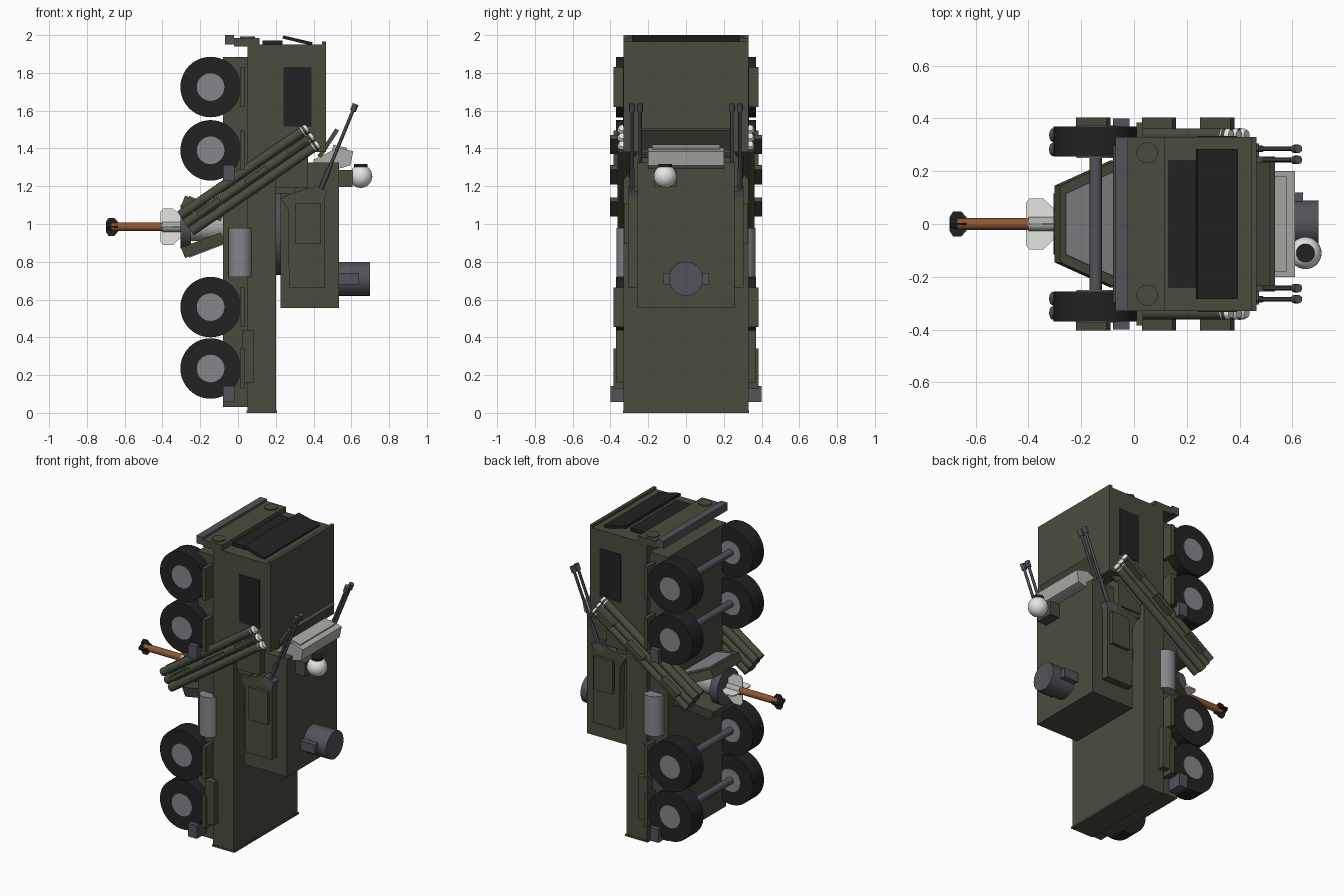
import bpy, bmesh, math
from mathutils import Vector, Matrix

if "Cube" in bpy.data.objects:
    bpy.data.objects.remove(bpy.data.objects["Cube"])


def material(name, r, g, b):
    m = bpy.data.materials.new(name)
    m.diffuse_color = (r, g, b, 1)
    m.use_nodes = True
    m.node_tree.nodes["Principled BSDF"].inputs["Base Color"].default_value = m.diffuse_color
    return m


GREEN = material("olive green", 0.066, 0.073, 0.045)
BLACK = material("black", 0.016, 0.016, 0.016)
DARK = material("dark grey", 0.085, 0.085, 0.1)
GREY = material("mid grey", 0.24, 0.24, 0.26)
LIGHT = material("light grey", 0.42, 0.42, 0.40)
WHITE = material("off white", 0.78, 0.78, 0.75)
BROWN = material("copper brown", 0.27, 0.095, 0.03)


def finish(name, bm, mat):
    bmesh.ops.recalc_face_normals(bm, faces=bm.faces)
    me = bpy.data.meshes.new(name)
    bm.to_mesh(me)
    bm.free()
    me.materials.append(mat)
    ob = bpy.data.objects.new(name, me)
    bpy.context.collection.objects.link(ob)
    return ob


def box(name, x, y, z, mat, pitch=0):
    """Box from (min, max) ranges, optionally pitched in the x-z plane."""
    bm = bmesh.new()
    c = Vector(((x[0] + x[1]) / 2, (y[0] + y[1]) / 2, (z[0] + z[1]) / 2))
    size = Matrix.Diagonal((abs(x[1] - x[0]), abs(y[1] - y[0]), abs(z[1] - z[0]), 1))
    mtx = Matrix.Translation(c) @ Matrix.Rotation(-pitch, 4, 'Y') @ size
    bmesh.ops.create_cube(bm, size=1, matrix=mtx)
    return finish(name, bm, mat)


def cyl(name, a, b, r, mat, r2=None, seg=32):
    a, b = Vector(a), Vector(b)
    bm = bmesh.new()
    rot = (b - a).to_track_quat('Z', 'Y').to_matrix().to_4x4()
    bmesh.ops.create_cone(bm, cap_ends=True, segments=seg, radius1=r,
                          radius2=r if r2 is None else r2, depth=(b - a).length,
                          matrix=Matrix.Translation((a + b) / 2) @ rot)
    return finish(name, bm, mat)


def solid(name, pts, vec, mat):
    """Extrude a planar 3D polygon along a vector."""
    bm = bmesh.new()
    f = bm.faces.new([bm.verts.new(p) for p in pts])
    new = bmesh.ops.extrude_face_region(bm, geom=[f])["geom"]
    bmesh.ops.translate(bm, vec=vec, verts=[v for v in new if isinstance(v, bmesh.types.BMVert)])
    return finish(name, bm, mat)


def profile(name, xz, y0, y1, mat):
    return solid(name, [(x, y0, z) for x, z in xz], (0, y1 - y0, 0), mat)


# Hull and cab
box("chassis", (-0.08, 0.05), (-0.30, 0.30), (0.03, 1.885), GREEN)
box("hull", (0.05, 0.20), (-0.33, 0.33), (0.005, 1.95), GREEN)
box("rear_lip", (0.045, 0.207), (-0.333, 0.333), (0.0, 0.012), GREEN)
box("cab", (0.20, 0.455), (-0.33, 0.33), (1.38, 1.95), GREEN)
box("cab_rear_step", (0.19, 0.37), (-0.30, 0.30), (1.19, 1.39), GREEN)
box("cab_roof_lip", (0.445, 0.465), (-0.33, 0.33), (1.38, 1.965), GREEN)
box("bumper", (-0.07, -0.022), (-0.33, 0.33), (1.95, 2.0), DARK)
box("nose_plate", (-0.022, 0.115), (-0.33, 0.33), (1.94, 1.985), GREEN)
box("lower_windshield", (0.13, 0.235), (-0.24, 0.24), (1.945, 1.972), BLACK)
profile("upper_windshield", [(0.235, 1.982), (0.24, 1.998), (0.395, 1.962), (0.39, 1.945)],
        -0.285, 0.285, BLACK)

# Parts mirrored left and right
T = math.radians(34.5)
along = Vector((math.cos(T), 0, math.sin(T)))
across = Vector((-math.sin(T), 0, math.cos(T)))
for s, side in ((-1, "right"), (1, "left")):
    box(f"{side}_side_window", (0.24, 0.39), (s * 0.325, s * 0.334), (1.515, 1.83), BLACK)
    cyl(f"{side}_headlight", (0.05, s * 0.27, 1.98), (0.05, s * 0.27, 1.992), 0.04, GREEN)
    cyl(f"{side}_fuel_tank", (0.0125, s * 0.303, 0.72), (0.0125, s * 0.303, 0.98), 0.064, GREY)
    box(f"{side}_storage_box", (0.02, 0.085), (s * 0.32, s * 0.37), (0.16, 0.44), GREEN)
    for z in (0.10, 1.27):
        box(f"{side}_jack", (-0.08, -0.018), (s * 0.29, s * 0.40), (z - 0.043, z + 0.043), DARK)
    for z in (0.235, 0.56, 1.39, 1.725):
        cyl(f"{side}_tyre", (-0.145, s * 0.255, z), (-0.145, s * 0.37, z), 0.16, BLACK, seg=48)
        cyl(f"{side}_hub", (-0.145, s * 0.25, z), (-0.145, s * 0.373, z), 0.073, GREY)
        box(f"{side}_fender", (0.01, 0.035), (s * 0.29, s * 0.385), (z - 0.105, z + 0.105), GREEN)

    # Turret cheek with hatch
    profile(f"{side}_cheek", [(0.27, 0.665), (0.46, 0.665), (0.46, 1.18), (0.37, 1.19),
                              (0.225, 1.14), (0.265, 1.075)], s * 0.25, s * 0.305, GREEN)
    box(f"{side}_cheek_hatch", (0.305, 0.44), (s * 0.30, s * 0.325), (0.895, 1.11), GREEN)

    # Launch tubes: two columns of three
    mid = Vector((0.06, 0, 1.235))
    for y in (0.283, 0.337):
        for k in (-1, 0, 1):
            c = mid + across * (0.052 * k) + Vector((0, s * y, 0))
            cyl(f"{side}_launch_tube", c - along * 0.41, c + along * 0.395, 0.0255, GREEN, seg=20)
            cyl(f"{side}_tube_cap", c + along * 0.395, c + along * 0.41, 0.0255, WHITE, 0.019, 20)
            cyl(f"{side}_tube_band", c + along * 0.375, c + along * 0.38, 0.0265, WHITE, seg=20)
    for x, z in ((-0.155, 1.09), (0.095, 1.26), (0.315, 1.42)):
        box(f"{side}_tube_clamp", (x - 0.07, x + 0.07), (s * 0.34, s * 0.403),
            (z - 0.013, z + 0.013), GREEN, T)
    box(f"{side}_launcher_arm", (0.15, 0.30), (s * 0.24, s * 0.29), (1.16, 1.32), GREEN)

    # Twin guns
    box(f"{side}_gun_mount", (0.39, 0.465), (s * 0.235, s * 0.305), (1.13, 1.19), DARK, -0.35)
    for y in (0.243, 0.285):
        a, b = Vector((0.43, s * y, 1.165)), Vector((0.623, s * y, 1.635))
        d = (b - a).normalized()
        cyl(f"{side}_gun_barrel", a, b, 0.009, DARK, seg=12)
        cyl(f"{side}_gun_sleeve", a, a + d * 0.14, 0.013, DARK, seg=12)
        cyl(f"{side}_muzzle", b - d * 0.04, b, 0.016, DARK, seg=12)

# Axles
for z in (0.235, 0.56, 1.39, 1.725):
    cyl("axle", (-0.145, -0.26, z), (-0.145, 0.26, z), 0.023, DARK, seg=20)

# Turret
cyl("turret_ring", (0.19, 0, 0.96), (0.23, 0, 0.96), 0.23, DARK, seg=40)
box("turret", (0.225, 0.535), (-0.256, 0.256), (0.555, 1.325), GREEN)
profile("tilted_shield", [(0.42, 1.36), (0.44, 1.35), (0.535, 1.495), (0.515, 1.505)],
        -0.235, 0.235, GREEN)
profile("radar_box", [(0.40, 1.30), (0.40, 1.34), (0.53, 1.405), (0.61, 1.385),
                      (0.595, 1.31), (0.54, 1.295)], -0.2, 0.2, LIGHT)
box("radar_box_rim", (0.50, 0.575), (-0.18, 0.18), (1.375, 1.412), LIGHT, -0.23)
cyl("search_drum", (0.53, 0, 0.71), (0.70, 0, 0.71), 0.09, DARK, seg=40)
box("drum_bracket", (0.53, 0.64), (-0.12, 0.12), (0.68, 0.74), DARK)

# Optical sensor ball
box("sensor_mount", (0.53, 0.605), (-0.17, -0.05), (1.195, 1.285), GREEN)
bm = bmesh.new()
bmesh.ops.create_uvsphere(bm, u_segments=28, v_segments=16, radius=0.061,
                          matrix=Matrix.Translation((0.65, -0.11, 1.252)))
finish("sensor_ball", bm, WHITE)
cyl("sensor_lens", (0.65, -0.11, 1.29), (0.65, -0.11, 1.318), 0.035, BLACK)

# Flared trapezoid panels under the hull
for k, name in ((1, "upper"), (-1, "lower")):
    def pt(x, y, drop, k=k):
        return Vector((x, y, 0.985 + k * drop))
    outline = [pt(-0.28, -0.145, 0.165), pt(-0.28, 0.145, 0.165),
               pt(-0.07, 0.24, 0.085), pt(-0.07, -0.24, 0.085)]
    solid(f"{name}_flare_panel", outline, (-0.022, 0, -k * 0.055), GREEN)
    inset = [pt(-0.26, -0.115, 0.1574), pt(-0.26, 0.115, 0.1574),
             pt(-0.075, 0.2, 0.0869), pt(-0.075, -0.2, 0.0869)]
    solid(f"{name}_flare_face", inset, (0.002, 0, k * 0.006), GREY)

# Missile below the hull, along -x
Z = 0.985
cyl("blast_disc", (-0.305, 0, Z), (-0.25, 0, Z), 0.115, DARK, seg=40)
cyl("disc_neck", (-0.25, 0, Z), (-0.07, 0, Z), 0.075, LIGHT)
cyl("missile_base", (-0.40, 0, Z), (-0.25, 0, Z), 0.027, LIGHT, seg=20)
cyl("missile_body", (-0.67, 0, Z), (-0.385, 0, Z), 0.022, BROWN, seg=20)
cyl("missile_tip", (-0.70, 0, Z), (-0.665, 0, Z), 0.013, BLACK, 0.022, 20)
big = [(-0.41, 0), (-0.41, 0.08), (-0.395, 0.097), (-0.345, 0.097), (-0.305, 0.06), (-0.305, 0)]
small = [(-0.70, 0), (-0.70, 0.025), (-0.685, 0.048), (-0.655, 0.048), (-0.635, 0.025), (-0.635, 0)]
for name, fin, mat in (("tail_fin", big, WHITE), ("nose_fin", small, BLACK)):
    for k in (-1, 1):
        solid(name, [(x, -0.004, Z + k * h) for x, h in fin], (0, 0.008, 0), mat)
        solid(name, [(x, k * h, Z - 0.004) for x, h in fin], (0, 0, 0.008), mat)

# Smooth round parts, keep hard edges
bpy.ops.object.select_all(action='SELECT')
bpy.context.view_layer.objects.active = bpy.data.objects["hull"]
bpy.ops.object.shade_smooth_by_angle(angle=math.radians(30))
